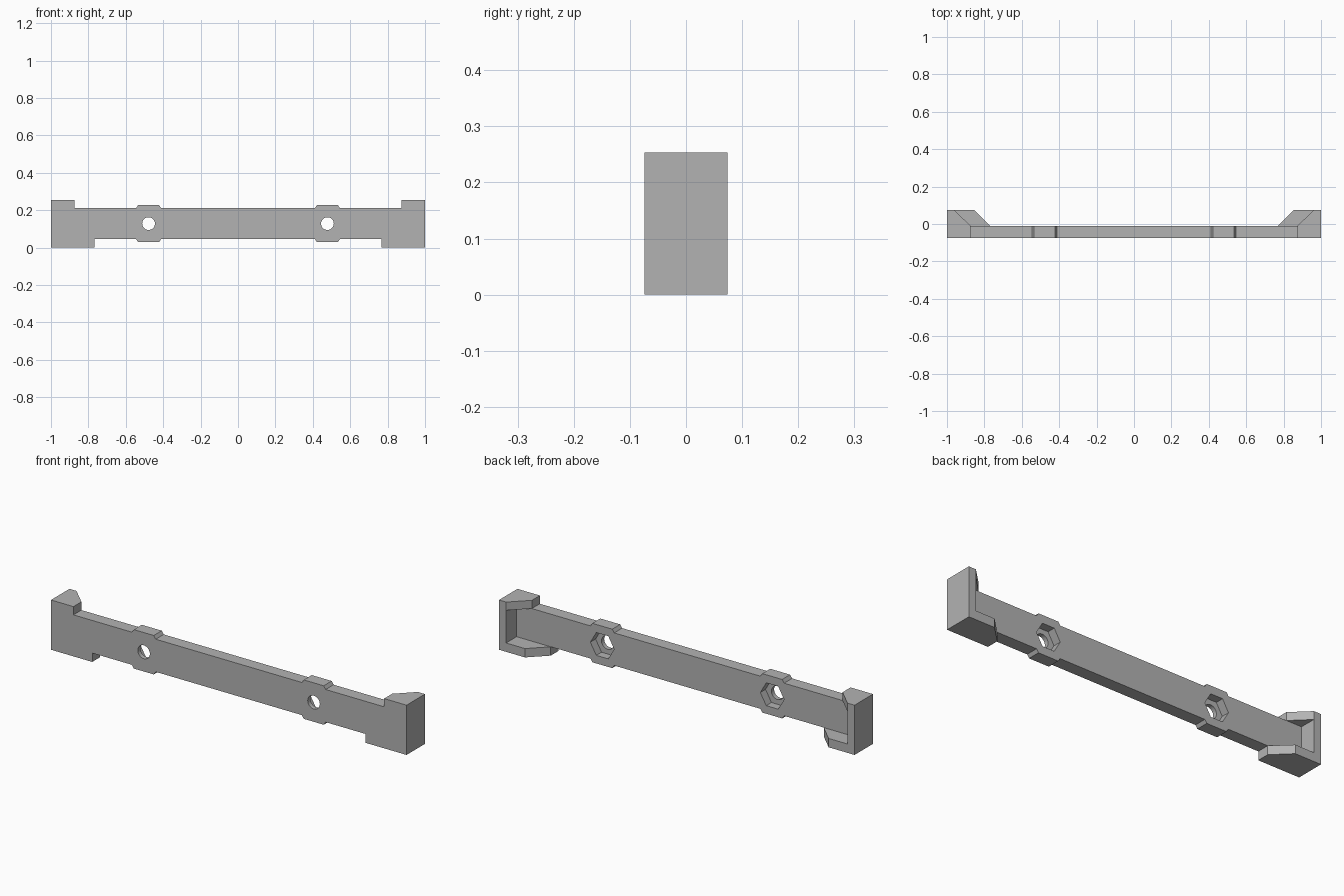
import bpy, bmesh, math
from mathutils import Vector

cube = bpy.data.objects.get("Cube")
if cube:
    bpy.data.objects.remove(cube, do_unlink=True)

grey = bpy.data.materials.new("plain grey")
grey.use_nodes = True
colour = (0.45, 0.45, 0.45, 1)
grey.diffuse_color = colour
grey.node_tree.nodes["Principled BSDF"].inputs["Base Color"].default_value = colour

FRONT, FACE, BACK = -0.074, -0.01, 0.074      # depth planes
LOW, HIGH, TOP = 0.045, 0.211, 0.253          # bar edges and overall height
WALL, TOP_LIP, BASE_LIP = 0.96, 0.874, 0.768  # inner ends of the end brackets
HOLE_X, HOLE_Z = 0.478, 0.128


def prism(name, points, push):
    """Extrude a flat outline of 3D points along push."""
    bm = bmesh.new()
    face = bm.faces.new([bm.verts.new(p) for p in points])
    ext = bmesh.ops.extrude_face_region(bm, geom=[face])
    moved = [v for v in ext["geom"] if isinstance(v, bmesh.types.BMVert)]
    bmesh.ops.translate(bm, verts=moved, vec=Vector(push))
    bmesh.ops.recalc_face_normals(bm, faces=bm.faces)
    mesh = bpy.data.meshes.new(name)
    bm.to_mesh(mesh)
    bm.free()
    mesh.materials.append(grey)
    obj = bpy.data.objects.new(name, mesh)
    bpy.context.collection.objects.link(obj)
    return obj


def combine(target, other, operation):
    """Apply a boolean and discard the second solid."""
    mod = target.modifiers.new("combine", "BOOLEAN")
    mod.operation, mod.solver, mod.object = operation, "EXACT", other
    bpy.context.view_layer.objects.active = target
    bpy.ops.object.modifier_apply(modifier=mod.name)
    bpy.data.objects.remove(other, do_unlink=True)


def plan(name, outline, side, z0, z1):
    return prism(name, [(side * x, y, z0) for x, y in outline], (0, 0, z1 - z0))


def disc(name, x, radius, sides, y0, y1):
    ring = [2 * math.pi * i / sides for i in range(sides)]
    return prism(name, [(x + radius * math.cos(a), y0, HOLE_Z + radius * math.sin(a))
                        for a in ring], (0, y1 - y0, 0))


# Front bar with widened pads around the holes
def pad(edge, rise):
    return [(HOLE_X - 0.067, edge), (HOLE_X - 0.056, edge + rise),
            (HOLE_X + 0.056, edge + rise), (HOLE_X + 0.067, edge)]


half = pad(HIGH, 0.016) + [(TOP_LIP, HIGH), (TOP_LIP, TOP), (1, TOP), (1, 0),
                           (BASE_LIP, 0), (BASE_LIP, LOW)] + pad(LOW, -0.016)[::-1]
outline = half + [(-x, z) for x, z in reversed(half)]
bar = prism("mounting_bar", [(x, FRONT, z) for x, z in outline], (0, FACE - FRONT, 0))

for side in (-1, 1):
    # End bracket: wall, chamfered top lip and chamfered base lip
    wall = [(1, FRONT), (1, BACK), (WALL, BACK), (WALL, FRONT)]
    top = [(1, FRONT), (1, BACK), (WALL, BACK), (TOP_LIP, FACE), (TOP_LIP, FRONT)]
    base = [(1, FRONT), (1, BACK), (BASE_LIP + 0.086, BACK), (BASE_LIP, FACE),
            (BASE_LIP, FRONT)]
    combine(bar, plan("end_wall", wall, side, 0, TOP), "UNION")
    combine(bar, plan("top_lip", top, side, HIGH, TOP), "UNION")
    combine(bar, plan("base_lip", base, side, 0, LOW), "UNION")
    # Round bolt hole with a hexagonal nut recess behind it
    combine(bar, disc("bolt_hole", side * HOLE_X, 0.034, 32, -0.2, 0.2), "DIFFERENCE")
    combine(bar, disc("nut_recess", side * HOLE_X, 0.067, 6, FACE - 0.042, 0.05), "DIFFERENCE")

bpy.ops.object.select_all(action="DESELECT")
bar.select_set(True)
bpy.context.view_layer.objects.active = bar
bpy.ops.object.shade_smooth_by_angle(angle=math.radians(30))
